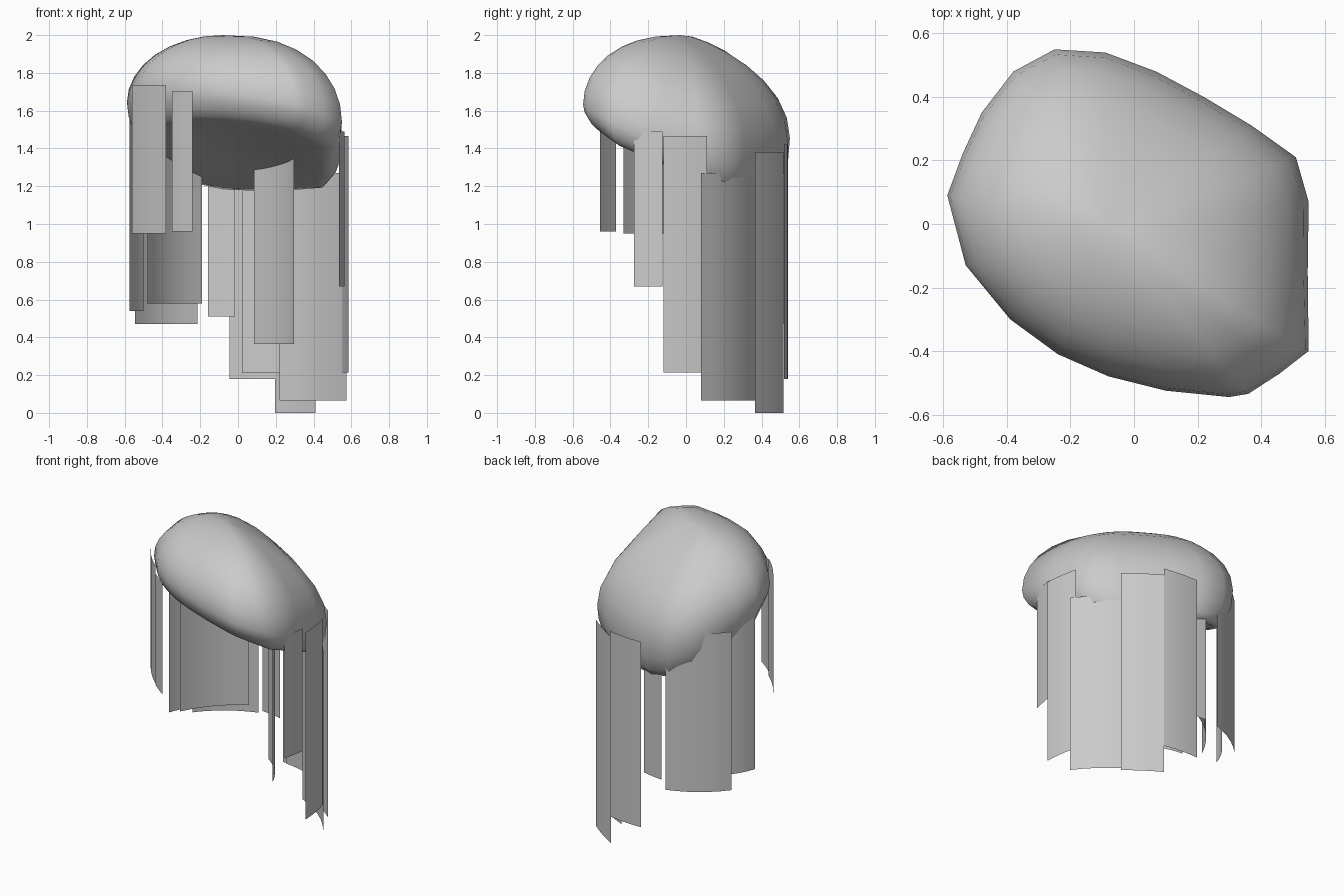
import bpy, bmesh, math
from mathutils import Vector

if "Cube" in bpy.data.objects:
    bpy.data.objects.remove(bpy.data.objects["Cube"])


def make_object(name, bm):
    bmesh.ops.recalc_face_normals(bm, faces=bm.faces)
    mesh = bpy.data.meshes.new(name)
    bm.to_mesh(mesh)
    bm.free()
    for p in mesh.polygons:
        p.use_smooth = True
    ob = bpy.data.objects.new(name, mesh)
    bpy.context.collection.objects.link(ob)
    return ob


# Plan outline of the lopsided cap, counter-clockwise
OUTLINE = [(.55, .07), (.51, .21), (.37, .31), (.22, .40), (.07, .48), (-.09, .54),
           (-.25, .55), (-.38, .48), (-.48, .35), (-.54, .22), (-.588, .09), (-.53, -.13),
           (-.39, -.30), (-.24, -.41), (-.08, -.48), (.10, -.525), (.30, -.545),
           (.36, -.535), (.46, -.47), (.55, -.40), (.547, -.15)]
APEX = Vector((-.08, -.03, 2.0))


def equator_z(x, y):
    return 1.55 - .20 * x - .26 * y


def lip_z(x, y):
    return 1.365 - .22 * x - .43 * y


def fullness(x, y):
    """Flatter slope toward the back right, fuller at the front right."""
    return 1 + 1.3 * max(0, .5 * x + .87 * y) - .5 * max(0, .7 * x - .7 * y - .3)


def cap():
    bm = bmesh.new()
    rings = []
    # Dome from near the apex down to the tilted widest line
    for i in range(1, 9):
        phi = math.pi / 2 * i / 8
        ring = []
        for x, y in OUTLINE:
            f = math.sin(phi) ** fullness(x, y)
            z = APEX.z + (equator_z(x, y) - APEX.z) * (1 - math.cos(phi))
            ring.append((APEX.x + (x - APEX.x) * f, APEX.y + (y - APEX.y) * f, z))
        rings.append(ring)
    # Rounded lip, then the slightly hollow underside
    for k, t in ((.985, .4), (.94, .75), (.88, .97), (.80, 1.0)):
        rings.append([(x * k, y * k, equator_z(x, y) * (1 - t) + lip_z(x * k, y * k) * t)
                      for x, y in OUTLINE])
    for k in (.55, .28):
        rings.append([(x * k, y * k, lip_z(x * k, y * k) + .05 * (1 - k)) for x, y in OUTLINE])
    vr = [[bm.verts.new(p) for p in ring] for ring in rings]
    n = len(OUTLINE)
    for a, b in zip(vr, vr[1:]):
        for j in range(n):
            k = (j + 1) % n
            bm.faces.new((a[j], a[k], b[k], b[j]))
    top = bm.verts.new(APEX)
    low = bm.verts.new((0, 0, lip_z(0, 0) + .045))
    for j in range(n):
        k = (j + 1) % n
        bm.faces.new((top, vr[0][j], vr[0][k]))
        bm.faces.new((low, vr[-1][k], vr[-1][j]))
    return make_object("cap", bm)


def strip(name, a, m, b, z0, z1, seg=6):
    """Thin vertical sheet bent through three plan points."""
    a, m, b = Vector(a), Vector(m), Vector(b)
    ctrl = 2 * m - (a + b) / 2
    bm = bmesh.new()
    cols = []
    for i in range(seg + 1):
        t = i / seg
        p = a * (1 - t) ** 2 + ctrl * 2 * t * (1 - t) + b * t * t
        cols.append((bm.verts.new((p.x, p.y, z0)), bm.verts.new((p.x, p.y, z1))))
    for c, d in zip(cols, cols[1:]):
        bm.faces.new((c[0], d[0], d[1], c[1]))
    return make_object(name, bm)


cap()

# Hanging strips: start, middle and end in plan, then bottom and top height
STRIPS = {
    "front_left_strip": ((-.56, -.12), (-.48, -.23), (-.38, -.33), .95, 1.735),
    "front_strip": ((-.35, -.37), (-.295, -.415), (-.24, -.455), .96, 1.705),
    "inner_strip": ((.085, .20), (.215, .08), (.297, -.06), .365, 1.36),
    "right_front_strip": ((.535, -.275), (.552, -.20), (.565, -.125), .67, 1.49),
    "right_strip": ((.584, -.12), (.573, 0), (.55, .11), .215, 1.465),
    "right_back_strip": ((.575, .08), (.415, .25), (.22, .37), .065, 1.27),
    "back_right_strip": ((.41, .365), (.305, .445), (.195, .515), 0, 1.38),
    "back_strip": ((.20, .52), (.08, .537), (-.045, .54), .18, 1.42),
    "inner_back_strip": ((.24, .42), (.13, .46), (.02, .48), .21, 1.35),
    "back_narrow_strip": ((-.015, .465), (-.09, .48), (-.16, .488), .51, 1.35),
    "back_left_strip": ((-.215, .525), (-.40, .435), (-.545, .30), .47, 1.53),
    "inner_left_strip": ((-.19, .387), (-.36, .25), (-.48, .071), .58, 1.45),
    "left_strip": ((-.50, .235), (-.543, .17), (-.575, .094), .54, 1.62),
}
for name, args in STRIPS.items():
    strip(name, *args)
